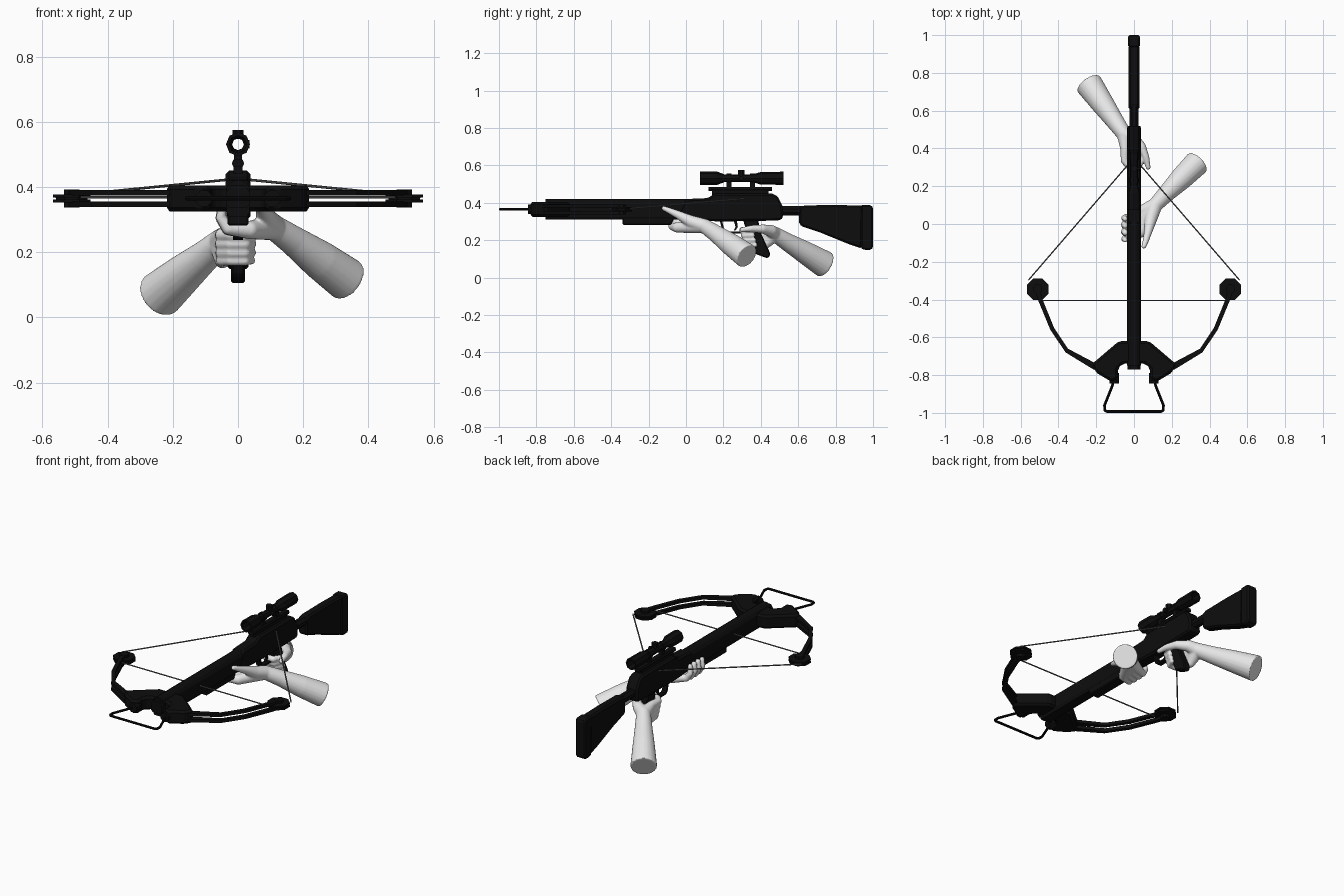
import bpy, bmesh, math
from mathutils import Vector, Matrix


def material(name, rgb):
    m = bpy.data.materials.new(name)
    m.diffuse_color = (*rgb, 1)
    return m


BLACK = material("matte black", (0.004, 0.004, 0.004))
STRING = material("string grey", (0.13, 0.13, 0.13))
SKIN = material("pale skin", (0.8, 0.8, 0.8))


def finish(name, bm, mat, bevel=0, mirror=False):
    bmesh.ops.recalc_face_normals(bm, faces=bm.faces)
    me = bpy.data.meshes.new(name)
    bm.to_mesh(me)
    bm.free()
    me.materials.append(mat)
    ob = bpy.data.objects.new(name, me)
    bpy.context.collection.objects.link(ob)
    if bevel:
        b = ob.modifiers.new("bevel", 'BEVEL')
        b.width, b.segments, b.limit_method = bevel, 1, 'ANGLE'
    if mirror:
        m = ob.modifiers.new("mirror", 'MIRROR')
        m.use_clip = True
    return ob


def prism(name, profile, axis, a, b, mat=BLACK, bevel=0.0, mirror=False):
    """Extrude a 2D profile from a to b along axis: x -> (y,z), y -> (x,z), z -> (x,y)."""
    put = {'x': lambda p, t: (t, p[0], p[1]),
           'y': lambda p, t: (p[0], t, p[1]),
           'z': lambda p, t: (p[0], p[1], t)}[axis]
    bm = bmesh.new()
    r0 = [bm.verts.new(put(p, a)) for p in profile]
    r1 = [bm.verts.new(put(p, b)) for p in profile]
    bm.faces.new(r0)
    bm.faces.new(r1)
    n = len(profile)
    for i in range(n):
        j = (i + 1) % n
        bm.faces.new((r0[i], r0[j], r1[j], r1[i]))
    return finish(name, bm, mat, bevel, mirror)


def disc(cx, cy, r, n=8):
    return [(cx + r * math.cos((i + .5) * math.tau / n),
             cy + r * math.sin((i + .5) * math.tau / n)) for i in range(n)]


def sym(half):
    """Mirror a half outline across the first coordinate."""
    return half + [(-u, v) for u, v in reversed(half)]


def lathe_y(name, profile, z, n=8):
    """Spin a closed (y, radius) outline around a y axis at height z."""
    bm = bmesh.new()
    rings = [[bm.verts.new((r * math.cos(k * math.tau / n), y, z + r * math.sin(k * math.tau / n)))
              for k in range(n)] for y, r in profile]
    for i in range(len(rings)):
        p, q = rings[i], rings[(i + 1) % len(rings)]
        for k in range(n):
            bm.faces.new((p[k], p[(k + 1) % n], q[(k + 1) % n], q[k]))
    return finish(name, bm, BLACK)


def chains(name, paths, mat, seg=8, flesh=False, mirror=False):
    """Round limbs through (x, y, z, radius) points; flesh fuses them into one smooth skin."""
    bm = bmesh.new()
    for path in paths:
        for i, p in enumerate(path):
            v = Vector(p[:3])
            if p[3] < 0.06:
                bmesh.ops.create_uvsphere(bm, u_segments=seg, v_segments=max(4, seg // 2),
                                          radius=p[3], matrix=Matrix.Translation(v))
            if i:
                o = Vector(path[i - 1][:3])
                d = v - o
                mat4 = Matrix.Translation((o + v) / 2) @ d.to_track_quat('Z', 'Y').to_matrix().to_4x4()
                bmesh.ops.create_cone(bm, cap_ends=True, segments=seg, radius1=path[i - 1][3],
                                      radius2=p[3], depth=d.length, matrix=mat4)
    ob = finish(name, bm, mat, 0, mirror)
    if mirror:
        ob.modifiers["mirror"].use_clip = False
    if flesh:
        r = ob.modifiers.new("fuse", 'REMESH')
        r.mode, r.voxel_size, r.use_smooth_shade = 'VOXEL', 0.005, True
        s = ob.modifiers.new("soften", 'SMOOTH')
        s.factor, s.iterations = 0.5, 5
    return ob


# Barrel rail, receiver and fore-end
prism("rail", sym([(0.028, 0.31), (0.036, 0.325), (0.036, 0.395), (0.026, 0.412), (0.012, 0.42)]),
      'y', -0.75, 0.2)
prism("receiver", [(-0.06, 0.31), (0.18, 0.30), (0.50, 0.305), (0.52, 0.32), (0.515, 0.385),
                   (0.49, 0.435), (0.46, 0.45), (0.15, 0.45), (0.12, 0.425), (0.0, 0.42)],
      'x', -0.038, 0.038, bevel=0.01)
prism("fore_grip", [(-0.34, 0.282), (-0.08, 0.282), (-0.06, 0.32), (-0.34, 0.32)],
      'x', -0.032, 0.032, bevel=0.005)
prism("rail_nose", sym([(0.025, 0.335), (0.035, 0.345), (0.035, 0.385), (0.022, 0.405)]),
      'y', -0.77, -0.74)

# Stock
prism("stock_tube", disc(0, 0.357, 0.027), 'y', 0.5, 0.63)
prism("stock", [(0.605, 0.285), (0.625, 0.272), (0.72, 0.24), (0.88, 0.175), (0.94, 0.155),
                (0.945, 0.385), (0.80, 0.388), (0.635, 0.386), (0.605, 0.375)],
      'x', -0.028, 0.028, bevel=0.009)
prism("butt_pad", [(0.935, 0.155), (0.96, 0.148), (0.99, 0.148), (1.0, 0.16), (1.0, 0.375),
                   (0.99, 0.388), (0.935, 0.388)], 'x', -0.032, 0.032, bevel=0.008)

# Pistol grip, trigger and guard
prism("pistol_grip", [(0.305, 0.31), (0.325, 0.24), (0.365, 0.135), (0.375, 0.125), (0.435, 0.103),
                      (0.447, 0.112), (0.45, 0.13), (0.40, 0.24), (0.385, 0.31)],
      'x', -0.021, 0.021, bevel=0.006)
prism("trigger_guard", [(0.18, 0.305), (0.195, 0.25), (0.21, 0.237), (0.335, 0.237), (0.335, 0.247),
                        (0.215, 0.247), (0.205, 0.255), (0.193, 0.305)], 'x', -0.015, 0.015)
prism("trigger", [(0.255, 0.305), (0.265, 0.27), (0.255, 0.252), (0.265, 0.252), (0.277, 0.27),
                  (0.272, 0.305)], 'x', -0.006, 0.006)

# Riser, split limbs and cams
prism("riser", [(0, -0.62), (0.08, -0.62), (0.215, -0.735), (0.225, -0.75), (0.195, -0.79),
                (0.12, -0.835), (0.085, -0.82), (0.085, -0.765), (0.06, -0.74), (0, -0.735)],
      'z', 0.325, 0.405, bevel=0.012, mirror=True)
LIMB = [(0.18, -0.775), (0.215, -0.77), (0.362, -0.68), (0.443, -0.56), (0.505, -0.41), (0.525, -0.35),
        (0.50, -0.34), (0.484, -0.40), (0.423, -0.55), (0.35, -0.66), (0.18, -0.75)]
for label, lo, hi in (("lower", 0.338, 0.356), ("upper", 0.374, 0.391)):
    prism("limb_" + label, LIMB, 'z', lo, hi, mirror=True)
for label, r, lo, hi in (("lower_plate", 0.062, 0.353, 0.362), ("groove", 0.052, 0.361, 0.369),
                         ("upper_plate", 0.062, 0.368, 0.377), ("axle", 0.026, 0.337, 0.392)):
    prism("cam_" + label, disc(0.51, -0.345, r), 'z', lo, hi, mirror=True)

# Stirrup with its two sockets
prism("stirrup_socket", disc(0.105, 0.365, 0.027), 'y', -0.845, -0.79, mirror=True)
chains("stirrup", [[(0.107, -0.83, 0.365, .007), (0.118, -0.865, 0.365, .007),
                    (0.156, -0.96, 0.365, .007), (0.155, -0.985, 0.365, .007),
                    (0.145, -0.993, 0.365, .007), (0, -0.993, 0.365, .007)]], BLACK, mirror=True)

# Drawn string and cable
chains("bowstring", [[(0.557, -0.295, 0.37, .004), (0.035, 0.31, 0.422, .004), (0, 0.335, 0.424, .004)]],
       STRING, 6, mirror=True)
chains("cable", [[(0.48, -0.405, 0.368, .004), (0, -0.405, 0.368, .004)]], STRING, 6, mirror=True)

# Scope, mount rail and rings
prism("scope_rail_base", sym([(0.014, 0.44), (0.014, 0.468)]), 'y', 0.14, 0.44)
prism("scope_rail", sym([(0.015, 0.463), (0.019, 0.472), (0.014, 0.484)]), 'y', 0.12, 0.46)
lathe_y("scope", [(0.075, 0.037), (0.165, 0.036), (0.205, 0.021), (0.36, 0.021), (0.40, 0.034),
                  (0.52, 0.035), (0.52, 0.027), (0.41, 0.026), (0.37, 0.018), (0.20, 0.018),
                  (0.16, 0.027), (0.075, 0.027)], 0.531)
for label, y in (("front", 0.23), ("rear", 0.355)):
    prism("ring_post_" + label, sym([(0.013, 0.475), (0.013, 0.512)]), 'y', y - 0.013, y + 0.013)
    lathe_y("scope_ring_" + label, [(y - 0.013, 0.026), (y + 0.013, 0.026),
                                    (y + 0.013, 0.019), (y - 0.013, 0.019)], 0.531)
prism("scope_turret", disc(0, 0.295, 0.019), 'z', 0.547, 0.575)
prism("scope_side_turret", disc(0.295, 0.531, 0.014), 'x', 0.018, 0.036)

# Rear arm: forearm, palm, wrapped fingers and thumb
wrist = (-0.052, 0.475, 0.232, 0.04)
paths = [[(-0.24, 0.742, 0.070, 0.073), (-0.165, 0.635, 0.135, 0.0605), (-0.105, 0.55, 0.185, 0.049), wrist]]
for z, dy, r in ((0.253, -0.01, .018), (0.226, 0.0, .018), (0.199, 0.008, .017), (0.174, 0.016, .015)):
    paths.append([wrist, (-0.048, 0.405 + dy, z, 0.024), (-0.05, 0.345 + dy, z, r + .002),
                  (-0.024, 0.312 + dy, z, r), (0.022, 0.312 + dy, z, r), (0.042, 0.355 + dy, z, r - .003)])
paths.append([wrist, (-0.005, 0.455, 0.25, 0.032), (0.04, 0.41, 0.26, 0.024),
              (0.064, 0.35, 0.262, 0.018), (0.075, 0.30, 0.256, 0.013)])
chains("rear_arm", paths, SKIN, 20, flesh=True)

# Front arm: forearm, palm under the fore-end, fingers and thumb
wrist = (0.112, 0.10, 0.275, 0.039)
paths = [[(0.335, 0.325, 0.115, 0.068), (0.25, 0.24, 0.177, 0.0601), (0.17, 0.16, 0.235, 0.046), wrist]]
for y, r in ((-0.075, .016), (-0.037, .018), (0.001, .018), (0.037, .016)):
    paths.append([wrist, (0.035, y + 0.03, 0.268, 0.028), (-0.03, y, 0.272, r + .003),
                  (-0.052, y - 0.004, 0.305, r), (-0.047, y - 0.01, 0.345, r - .003)])
paths.append([wrist, (0.09, 0.03, 0.298, 0.034), (0.075, -0.04, 0.335, 0.022),
              (0.062, -0.09, 0.358, 0.016), (0.052, -0.118, 0.37, 0.013)])
chains("front_arm", paths, SKIN, 20, flesh=True)
